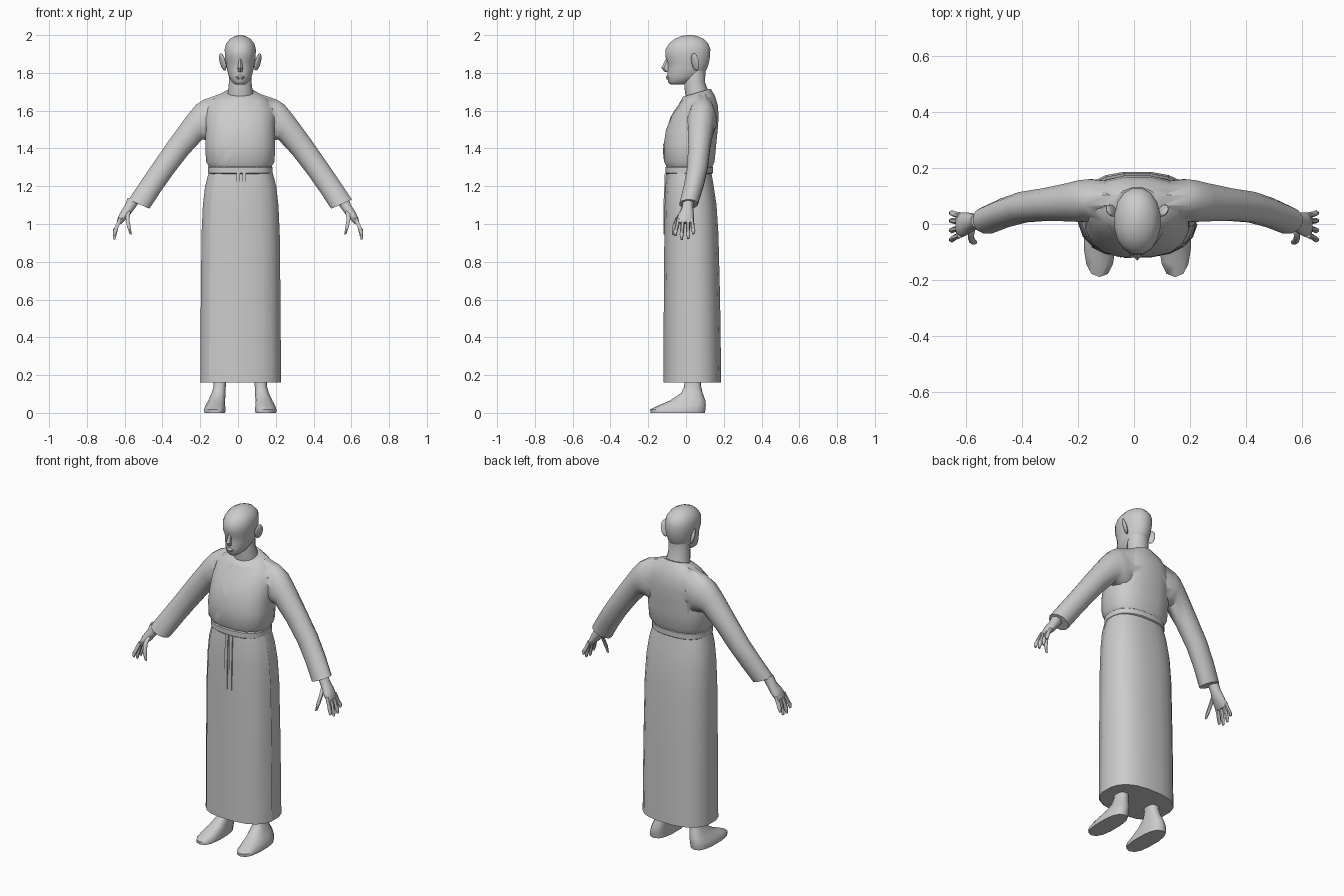
import bpy, bmesh, math
from mathutils import Vector

CX = 0.012  # body centre line


def oval(centre, a, b, n=16, p=2.0):
    """Superellipse ring spanned by the half-axes a and b."""
    c, a, b = Vector(centre), Vector(a), Vector(b)
    f = lambda t: math.copysign(abs(t) ** (2 / p), t)
    return [c + a * f(math.cos(t)) + b * f(math.sin(t))
            for t in (2 * math.pi * (i + 0.5) / n for i in range(n))]


def level(z, y0, y1, hw, x=CX, tilt=0.0, n=16, p=2.0):
    """Ring around the vertical axis from front y0 to back y1."""
    h = (y1 - y0) / 2
    return oval((x, (y0 + y1) / 2, z), (hw, 0, 0), (0, h, tilt), n, p)


def span(up, low, y, hd, s, ox, n=12):
    """Limb ring between an upper and a lower (x, z) point, mirrored by s."""
    u = Vector((s * up[0] + ox, y, up[1]))
    l = Vector((s * low[0] + ox, y, low[1]))
    return oval((u + l) / 2, (u - l) / 2, (0, hd, 0), n)


def loft(name, rings, closed=True, caps=True, angle=40):
    bm = bmesh.new()
    vs = [[bm.verts.new(v) for v in r] for r in rings]
    n = len(vs[0])
    for r, q in zip(vs, vs[1:]):
        for i in range(n if closed else n - 1):
            j = (i + 1) % n
            bm.faces.new((r[i], r[j], q[j], q[i]))
    if caps:
        bm.faces.new(vs[0])
        bm.faces.new(vs[-1])
    bmesh.ops.recalc_face_normals(bm, faces=bm.faces)
    me = bpy.data.meshes.new(name)
    bm.to_mesh(me)
    bm.free()
    ob = bpy.data.objects.new(name, me)
    bpy.context.collection.objects.link(ob)
    smooth(ob, angle)
    return ob


def smooth(ob, angle=40):
    bpy.ops.object.select_all(action='DESELECT')
    ob.select_set(True)
    bpy.context.view_layer.objects.active = ob
    bpy.ops.object.shade_smooth_by_angle(angle=math.radians(angle))


def tube(name, pts, r, s, n=6):
    k = len(pts) - 1
    loft(name, [oval((s * x, y, z), (r * (1 if i < k else .6), 0, r * .3 * s),
                     (0, r * (1 if i < k else .6), 0), n)
                for i, (x, y, z) in enumerate(pts)], angle=60)


# Skirt with an overlapping front flap
skirt = [(0.16, -.117, .188, .214), (0.6, -.115, .182, .211), (0.95, -.112, .173, .207),
         (1.10, -.110, .163, .200), (1.20, -.106, .148, .188), (1.275, -.098, .135, .168)]
loft("skirt", [level(z, a, b, w, n=20, p=2.5) for z, a, b, w in skirt])
flap = [level(z + .001, a - .004, b + .004, w + .004, n=20, p=2.5)[12:20]
        for z, a, b, w in skirt]
loft("skirt_flap", flap, closed=False, caps=False)

# Belt and its hanging ends
loft("belt", [level(z, a, b, w, n=20, p=2.5) for z, a, b, w in
              [(1.265, -.104, .138, .166), (1.27, -.110, .144, .172),
               (1.300, -.110, .144, .172), (1.306, -.104, .138, .166)]])
for x, z0 in ((0.002, .945), (0.032, .945)):
    loft("belt_end", [level(z, y - .004, y + .008, .013, x=x, n=4, p=2)
                      for z, y in ((z0, -.117), (1.1, -.117), (1.27, -.110))], angle=20)

# Robe top: torso joined with both sleeves
torso = loft("robe_top", [level(z, a, b, w, tilt=t, p=q) for z, a, b, w, t, q in [
    (1.295, -.100, .138, .163, 0, 2.5), (1.33, -.118, .153, .184, 0, 2.6),
    (1.42, -.120, .162, .188, 0, 2.6), (1.50, -.108, .170, .185, 0, 2.5),
    (1.57, -.078, .175, .186, 0, 2.4), (1.62, -.052, .170, .178, .008, 2.3),
    (1.665, -.030, .155, .145, .014, 2.1), (1.695, -.018, .132, .088, .022, 2)]])
for s in (1, -1):
    sleeve = loft("sleeve", [span(u, l, y, d, s, CX) for u, l, y, d in [
        ((.04, 1.69), (.04, 1.46), .085, .06), ((.10, 1.695), (.09, 1.44), .085, .070),
        ((.195, 1.662), (.14, 1.43), .085, .078), ((.235, 1.635), (.17, 1.44), .082, .077),
        ((.28, 1.58), (.20, 1.445), .078, .071), ((.375, 1.45), (.275, 1.365), .070, .060),
        ((.465, 1.32), (.355, 1.262), .060, .056), ((.53, 1.225), (.42, 1.17), .040, .053),
        ((.593, 1.13), (.479, 1.08), .014, .050)]])
    m = torso.modifiers.new("join", 'BOOLEAN')
    m.operation, m.object, m.solver = 'UNION', sleeve, 'EXACT'
    bpy.context.view_layer.objects.active = torso
    bpy.ops.object.modifier_apply(modifier="join")
    bpy.data.objects.remove(sleeve)
smooth(torso, 50)
bpy.context.view_layer.update()

# Crossed lapels laid on the chest
for name, top, end, lift in (("under_lapel", (-.075, 1.655), (.01, 1.48), .002),
                             ("over_lapel", (.10, 1.655), (-.085, 1.315), .004)):
    rows = []
    for i in range(13):
        p = Vector(top).lerp(Vector(end), i / 12)
        row = []
        for k in (-.018, .018):
            hit, loc, *_ = torso.ray_cast(Vector((p.x + k, -1, p.y)), Vector((0, 1, 0)))
            row.append(Vector((p.x + k, (loc.y if hit else 0) - lift, p.y)))
        rows.append(row)
    loft(name, rows, closed=False, caps=False)

# Neck and head
loft("neck", [level(z, a, b, w, n=12) for z, a, b, w in
              [(1.64, .0, .13, .075), (1.70, -.008, .122, .068),
               (1.75, -.012, .103, .062), (1.82, -.01, .105, .06)]])
loft("head", [level(z, a, b, w, tilt=t, p=2.1) for z, a, b, w, t in [
    (1.738, -.082, -.015, .026, 0), (1.752, -.097, .030, .045, 0),
    (1.785, -.100, .092, .063, 0), (1.82, -.098, .112, .072, 0),
    (1.855, -.098, .124, .078, 0), (1.885, -.112, .129, .083, 0),
    (1.925, -.110, .131, .084, 0), (1.955, -.092, .120, .076, 0),
    (1.980, -.062, .095, .056, 0), (1.995, -.025, .060, .028, 0),
    (2.000, .005, .030, .008, 0)]], angle=60)
loft("nose", [level(z, a, -.07, w, n=6) for z, a, w in
              [(1.875, -.106, .008), (1.825, -.131, .016), (1.805, -.112, .013)]])
loft("lips", [level(z, a, -.06, w, n=8) for z, a, w in
              [(1.788, -.102, .018), (1.778, -.109, .025), (1.766, -.104, .018)]])

for s in (1, -1):
    # Ears
    bpy.ops.mesh.primitive_uv_sphere_add(segments=10, ring_count=8, radius=1,
                                         location=(CX + s * .093, .048, 1.858))
    ear = bpy.context.object
    ear.name = "ear"
    ear.scale = (.011, .024, .048)
    ear.rotation_euler = (0, s * .28, s * -.6)
    smooth(ear, 60)

    # Feet and ankles
    loft("foot", [level(z, a, b, w, x=CX + s * x, n=14, p=2.5) for z, a, b, w, x in [
        (0, -.188, .100, .056, .135), (.018, -.190, .103, .058, .135),
        (.04, -.145, .105, .053, .132), (.065, -.085, .103, .046, .125),
        (.105, -.025, .088, .037, .115), (.14, -.010, .080, .033, .109),
        (.20, -.006, .076, .035, .105)]], angle=50)

    # Hands: palm, fingers and thumb
    loft("palm", [span(u, l, y, d, s, 0, 10) for u, l, y, d in [
        ((.585, 1.14), (.525, 1.11), .012, .028), ((.600, 1.10), (.550, 1.075), .008, .030),
        ((.625, 1.06), (.580, 1.035), .000, .042), ((.640, 1.025), (.608, 1.01), -.005, .046),
        ((.640, 1.01), (.618, 1.00), -.005, .042)]], angle=60)
    for y, fan, drop in ((-.040, -.016, .02), (-.015, -.008, 0),
                         (.010, .002, .004), (.031, .008, .03)):
        tube("finger", [(.622, y, 1.03), (.642, y + fan * .5, .985),
                        (.652, y + fan, .945 + drop * .7), (.656, y + fan, .918 + drop)],
             .0105, s)
    tube("thumb", [(.578, -.015, 1.07), (.585, -.046, 1.03), (.578, -.062, .985),
                   (.568, -.066, .945)], .0115, s)
